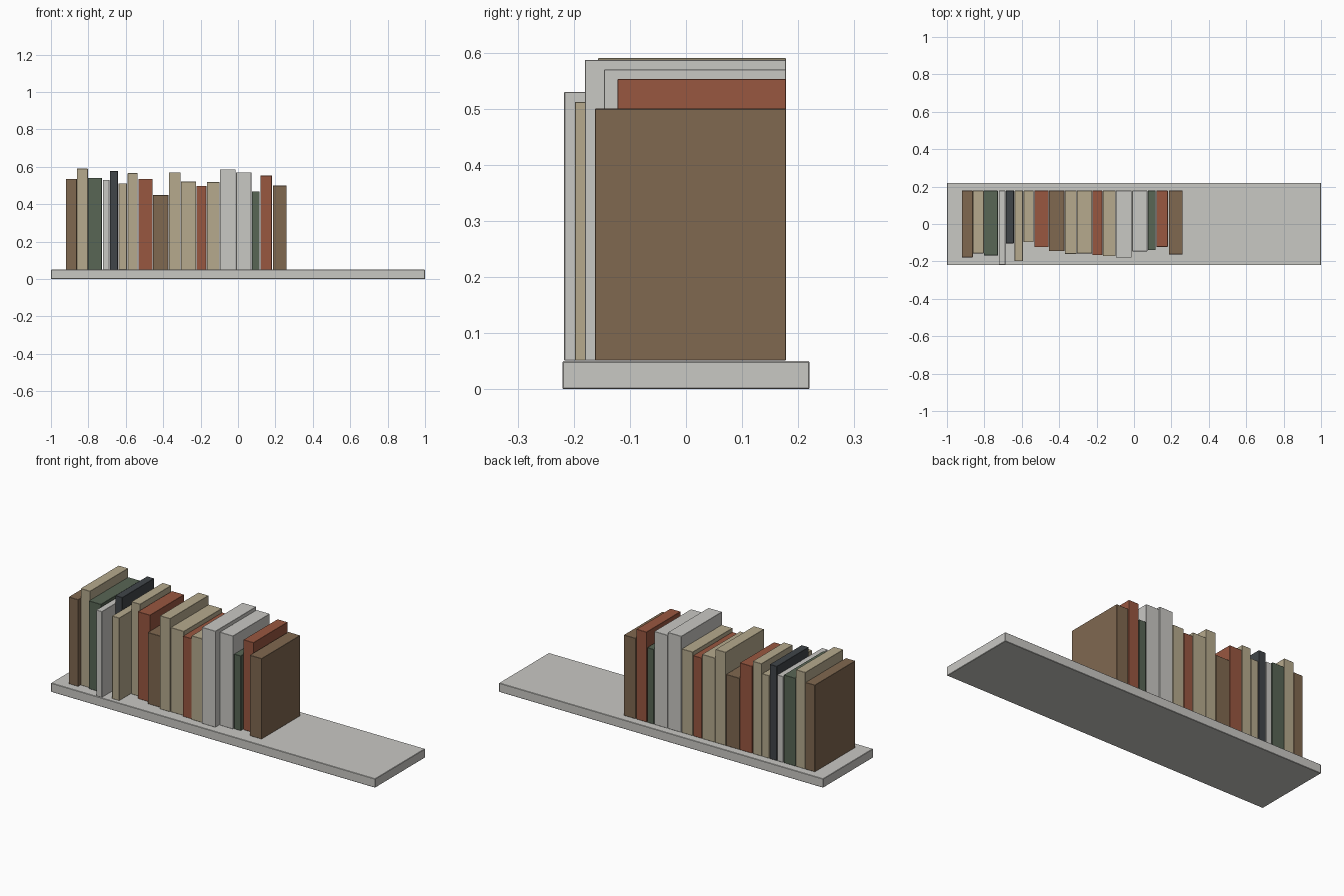
import bpy

default_cube = bpy.data.objects.get("Cube")
if default_cube:
    bpy.data.objects.remove(default_cube, do_unlink=True)


def make_material(name, hex_colour):
    """Flat material from an sRGB hex colour, converted to linear."""
    srgb = [int(hex_colour[i:i + 2], 16) / 255 for i in (0, 2, 4)]
    linear = [c / 12.92 if c < 0.04 else ((c + 0.055) / 1.055) ** 2.4 for c in srgb]
    mat = bpy.data.materials.new(name)
    mat.use_nodes = True
    mat.diffuse_color = (*linear, 1)
    mat.node_tree.nodes["Principled BSDF"].inputs["Base Color"].default_value = (*linear, 1)
    return mat


MATERIALS = {
    "grey": make_material("pale_grey", "c9c8c4"),
    "brown": make_material("brown", "806850"),
    "tan": make_material("tan", "b6aa8d"),
    "green": make_material("dark_green", "586655"),
    "red": make_material("brick_red", "995740"),
    "navy": make_material("charcoal", "404549"),
}


def box(name, low, high, colour, bevel):
    """Box between two corners with a tiny softened edge."""
    centre = [(a + b) / 2 for a, b in zip(low, high)]
    bpy.ops.mesh.primitive_cube_add(size=1, location=centre)
    obj = bpy.context.object
    obj.name = name
    obj.scale = [b - a for a, b in zip(low, high)]
    bpy.ops.object.transform_apply(location=False, rotation=False, scale=True)
    obj.data.materials.append(MATERIALS[colour])
    mod = obj.modifiers.new("soft_edges", "BEVEL")
    mod.width = bevel
    mod.segments = 1
    return obj


# Shelf board
SHELF_TOP = 0.05
box("shelf", (-1, -0.22, 0), (1, 0.22, SHELF_TOP), "grey", 0.002)

# Books, left to right: colour, start x, thickness, front y, top z
BOOK_BACK = 0.178
BOOKS = [
    ("brown", -0.92, 0.058, -0.178, 0.535),
    ("tan", -0.861, 0.058, -0.157, 0.59),
    ("green", -0.802, 0.074, -0.168, 0.541),
    ("grey", -0.723, 0.035, -0.217, 0.53),
    ("navy", -0.685, 0.043, -0.103, 0.577),
    ("tan", -0.638, 0.044, -0.198, 0.512),
    ("tan", -0.59, 0.054, -0.097, 0.566),
    ("red", -0.532, 0.075, -0.123, 0.536),
    ("brown", -0.455, 0.083, -0.145, 0.449),
    ("tan", -0.369, 0.062, -0.16, 0.571),
    ("tan", -0.305, 0.081, -0.157, 0.521),
    ("red", -0.222, 0.053, -0.167, 0.499),
    ("tan", -0.166, 0.067, -0.172, 0.518),
    ("grey", -0.096, 0.083, -0.18, 0.587),
    ("grey", -0.01, 0.081, -0.146, 0.57),
    ("green", 0.074, 0.041, -0.14, 0.468),
    ("red", 0.119, 0.062, -0.122, 0.553),
    ("brown", 0.186, 0.073, -0.162, 0.5),
]
for number, (colour, x, thickness, front, top) in enumerate(BOOKS, 1):
    box(f"book_{number}", (x, front, SHELF_TOP + 0.001),
        (x + thickness, BOOK_BACK, top), colour, 0.001)
